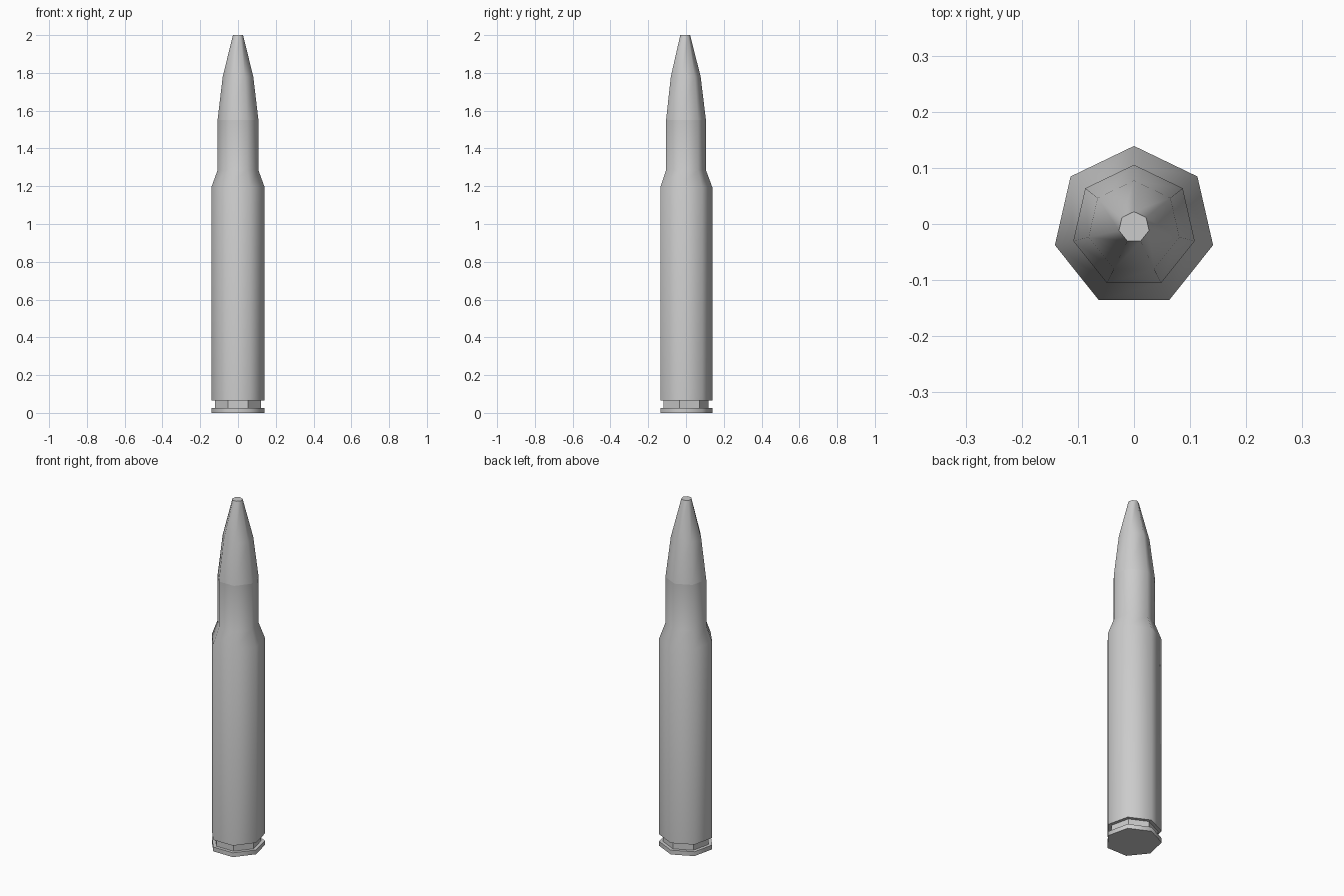
import bpy, bmesh, math

if "Cube" in bpy.data.objects:
    bpy.data.objects.remove(bpy.data.objects["Cube"])

SIDES = 7
CENTRE_Y = -0.0055


def lathe(name, profile, flat=(), sharp=(), cap_bottom=False, cap_top=False):
    """Seven-sided lathe; flat = faceted segments, sharp = hard-edged rings."""
    bm = bmesh.new()
    rings = []
    for r, z in profile:
        ring = []
        for i in range(SIDES):
            a = math.pi / 2 + 2 * math.pi * i / SIDES
            ring.append(bm.verts.new((r * math.cos(a), CENTRE_Y + r * math.sin(a), z)))
        rings.append(ring)
    for k in range(len(rings) - 1):
        lo, hi = rings[k], rings[k + 1]
        for i in range(SIDES):
            j = (i + 1) % SIDES
            bm.faces.new((lo[i], lo[j], hi[j], hi[i])).smooth = k not in flat
    if cap_bottom:
        bm.faces.new(list(reversed(rings[0])))
    if cap_top:
        bm.faces.new(rings[-1])
    for k in sharp:
        for i in range(SIDES):
            e = bm.edges.get((rings[k][i], rings[k][(i + 1) % SIDES]))
            e.smooth = False
    mesh = bpy.data.meshes.new(name)
    bm.to_mesh(mesh)
    bm.free()
    obj = bpy.data.objects.new(name, mesh)
    bpy.context.collection.objects.link(obj)
    return obj


# Case: rim, extractor groove, body, shoulder and neck
lathe("cartridge_case",
      [(0.1446, 0.0), (0.1446, 0.025), (0.125, 0.025), (0.125, 0.066),
       (0.1446, 0.066), (0.1446, 1.195), (0.111, 1.285), (0.111, 1.55)],
      flat=(1, 2, 3), sharp=(0, 1, 2, 3, 4), cap_bottom=True)

# Bullet: tapered nose with a blunt tip
lathe("bullet", [(0.111, 1.55), (0.083, 1.78), (0.0275, 2.0)],
      sharp=(2,), cap_top=True)
